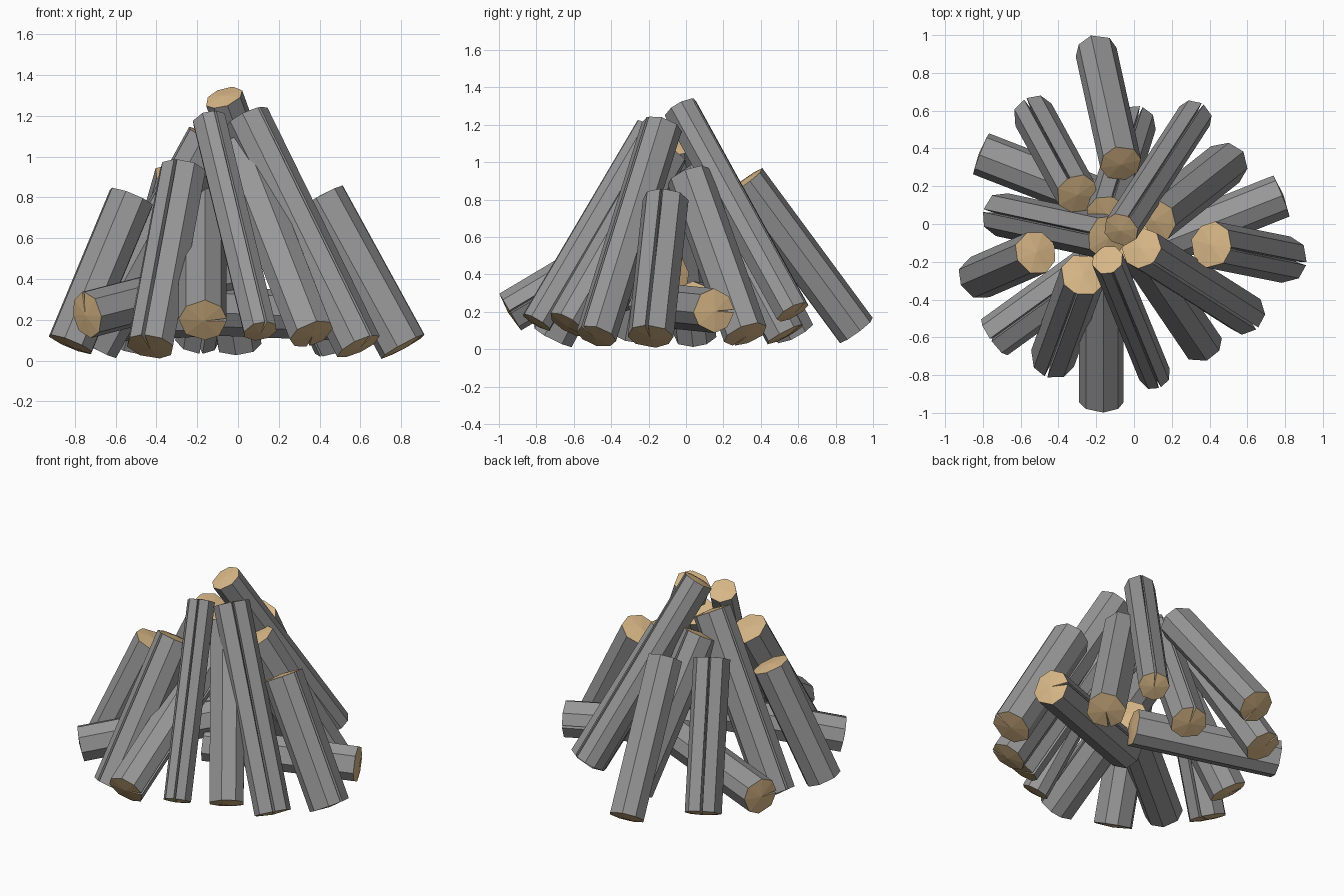
import bpy, bmesh, math, random
from mathutils import Vector

if "Cube" in bpy.data.objects:
    bpy.data.objects.remove(bpy.data.objects["Cube"])

random.seed(4)


def material(name, rgb):
    m = bpy.data.materials.new(name)
    m.diffuse_color = (*rgb, 1)
    m.use_nodes = True
    m.node_tree.nodes["Principled BSDF"].inputs["Base Color"].default_value = m.diffuse_color
    return m


BARK = material("grey bark", (0.31, 0.31, 0.31))
WOOD = material("cut wood", (0.68, 0.47, 0.24))


def log(name, foot, tip, r, crack=90):
    """Eight-sided log; a crack opens at the foot and closes at the tip (90 = outer/upper side)."""
    foot, tip = Vector(foot), Vector(tip)
    n = (tip - foot).normalized()
    u = Vector((0, 0, 1)).cross(n).normalized()
    v = n.cross(u)
    # cross-section: narrow V notch, then seven slightly uneven corners
    profile = [(-4, 1.0), (0, 0.42), (4, 1.0)]
    profile += [(45 * i + random.uniform(-5, 5), random.uniform(0.99, 1.06)) for i in range(1, 8)]
    bm = bmesh.new()
    rings = []
    for c in (foot, tip):
        ring = []
        for deg, k in profile:
            if c is tip:
                k = max(k, 0.97)
            a = math.radians(deg + crack)
            ring.append(bm.verts.new(c + (u * math.cos(a) + v * math.sin(a)) * r * k))
        rings.append(ring)
    lo, hi = rings
    # gently domed cut ends
    c_lo = bm.verts.new(foot - n * 0.012)
    c_hi = bm.verts.new(tip + n * 0.012)
    count = len(profile)
    for i in range(count):
        j = (i + 1) % count
        bm.faces.new((lo[i], lo[j], hi[j], hi[i]))
        bm.faces.new((c_lo, lo[j], lo[i])).material_index = 1
        bm.faces.new((c_hi, hi[i], hi[j])).material_index = 1
    me = bpy.data.meshes.new(name)
    bm.to_mesh(me)
    bm.free()
    me.materials.append(BARK)
    me.materials.append(WOOD)
    bpy.context.collection.objects.link(bpy.data.objects.new(name, me))


# standing logs leaning to the middle: foot, tip, radius, crack angle
leaning = [
    ((-0.20, 0.91, 0.10), (-0.07, 0.32, 0.90), 0.11, 270),
    ((-0.53, 0.58, 0.09), (-0.30, 0.16, 0.90), 0.11, 90),
    ((-0.82, -0.28, 0.08), (-0.52, -0.15, 0.80), 0.115, 270),
    ((-0.43, -0.71, 0.07), (-0.27, -0.27, 0.93), 0.12, 90),
    ((0.11, -0.80, 0.145), (-0.14, -0.19, 1.18), 0.085, 90),
    ((0.36, -0.63, 0.13), (0.00, -0.10, 1.05), 0.11, 250),
    ((0.59, -0.48, 0.07), (0.04, -0.13, 1.19), 0.11, 75),
    ((0.32, 0.57, 0.20), (-0.07, -0.03, 1.29), 0.095, 90),
    ((-0.70, 0.05, 0.07), (-0.14, -0.07, 1.09), 0.115, 90),
    ((0.49, 0.32, 0.08), (0.11, 0.02, 0.92), 0.12, 270),
    ((0.81, -0.19, 0.07), (0.41, -0.11, 0.80), 0.12, 90),
    ((0.01, 0.53, 0.08), (-0.14, 0.05, 0.98), 0.11, 90),
]
for i, args in enumerate(leaning, 1):
    log(f"leaning_log_{i}", *args)

# low logs lying inside the pile
lying = [
    ((-0.17, -0.94, 0.20), (-0.17, 0.00, 0.76), 0.115, 180),
    ((-0.74, -0.60, 0.225), (-0.02, -0.08, 0.41), 0.115, 90),
    ((-0.81, 0.37, 0.20), (0.04, 0.04, 0.25), 0.115, 180),
    ((0.78, 0.15, 0.205), (-0.10, -0.20, 0.24), 0.115, 180),
]
for i, args in enumerate(lying, 1):
    log(f"lying_log_{i}", *args)
